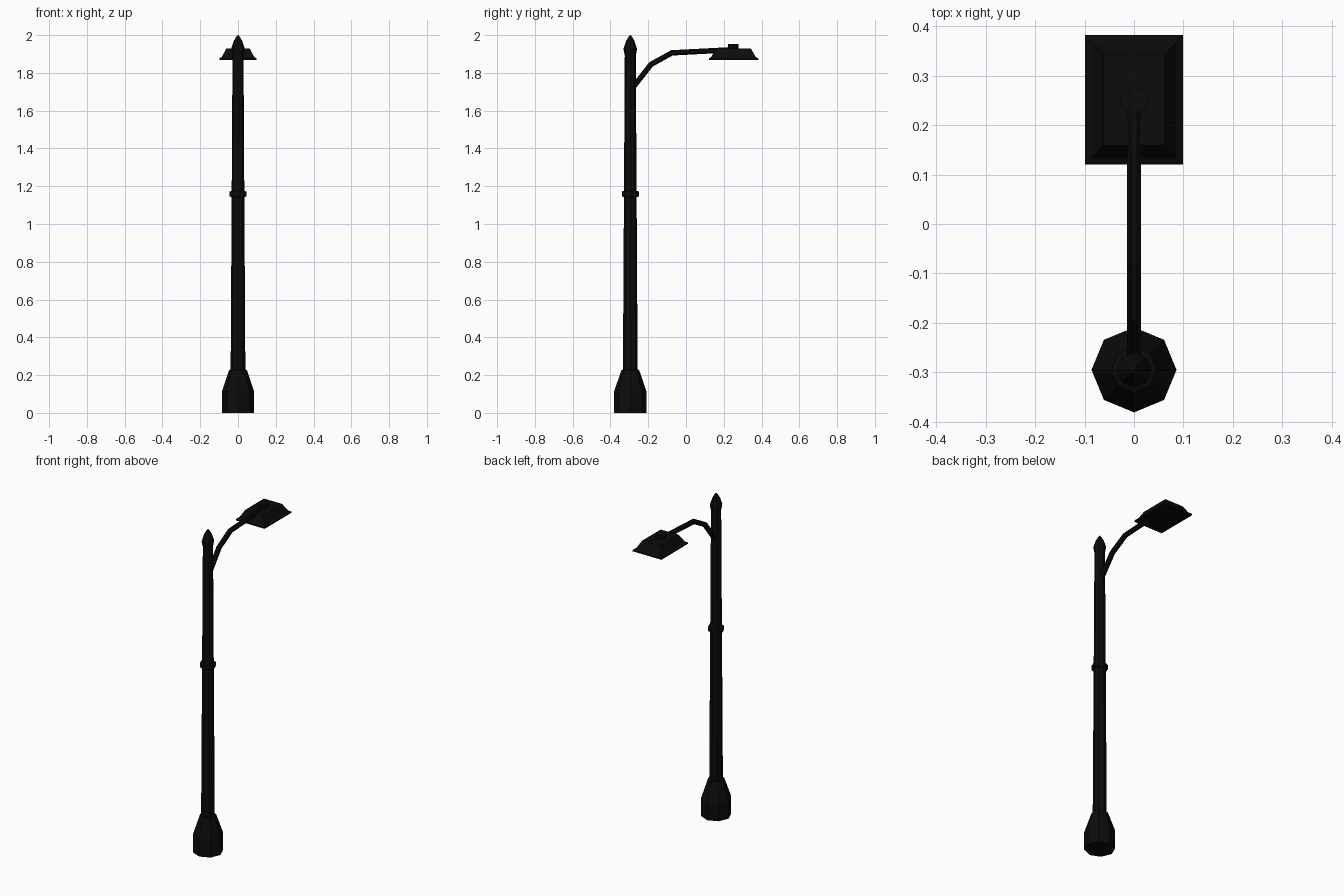
import bpy, bmesh, math
from mathutils import Vector

if "Cube" in bpy.data.objects:
    bpy.data.objects.remove(bpy.data.objects["Cube"])

black = bpy.data.materials.new("black_iron")
black.diffuse_color = (0.0035, 0.0035, 0.0035, 1)
black.use_nodes = True
black.node_tree.nodes["Principled BSDF"].inputs["Base Color"].default_value = black.diffuse_color

POLE_Y = -0.295


def finish(name, bm):
    bmesh.ops.recalc_face_normals(bm, faces=bm.faces)
    me = bpy.data.meshes.new(name)
    bm.to_mesh(me)
    bm.free()
    me.materials.append(black)
    ob = bpy.data.objects.new(name, me)
    bpy.context.collection.objects.link(ob)
    return ob


def loft(name, rings):
    """Skin a list of vertex rings and cap both ends."""
    bm = bmesh.new()
    loops = [[bm.verts.new(p) for p in r] for r in rings]
    n = len(loops[0])
    for a, b in zip(loops, loops[1:]):
        for i in range(n):
            j = (i + 1) % n
            bm.faces.new((a[i], a[j], b[j], b[i]))
    bm.faces.new(loops[0])
    bm.faces.new(loops[-1])
    return finish(name, bm)


def turned(name, profile, y=POLE_Y, n=8):
    """Octagonal turned part from (radius, height) pairs."""
    return loft(name, [[(r * math.cos(math.tau * i / n),
                         y + r * math.sin(math.tau * i / n), z)
                        for i in range(n)] for r, z in profile])


# Post: flared base, tapering shaft, collar and pointed finial
turned("base", [(0.086, 0), (0.086, 0.112), (0.047, 0.227), (0.037, 0.23)])
turned("shaft", [(0.039, 0.22), (0.029, 1.93)])
turned("collar", [(0.036, 1.143), (0.045, 1.146), (0.045, 1.172), (0.036, 1.175)])
turned("finial", [(0.029, 1.89), (0.036, 1.927), (0.022, 1.97), (0.006, 1.996), (0.001, 2.0)])

# Curved arm: octagonal tube with mitred bends along a path in the yz plane
path = [Vector(p) for p in ((0, -0.295, 1.705), (0, -0.185, 1.845),
                            (0, -0.075, 1.906), (0, 0.25, 1.923))]
rings = []
for k, p in enumerate(path):
    d0 = (p - path[k - 1]).normalized() if k else (path[1] - p).normalized()
    d1 = (path[k + 1] - p).normalized() if k < len(path) - 1 else d0
    t = (d0 + d1).normalized()
    side = Vector((0, -t.z, t.y)) / t.dot(d0)
    rings.append([p + 0.0155 * (Vector((math.cos(a), 0, 0)) + side * math.sin(a))
                  for a in [math.tau * (i + 0.5) / 8 for i in range(8)]])
loft("arm", rings)

# Lamp head: thin rim, sloped hood
HEAD_Y = 0.2515
loft("lamp_head", [[(sx * x, HEAD_Y + sy * y, z)
                    for sx, sy in ((-1, -1), (1, -1), (1, 1), (-1, 1))]
                   for x, y, z in ((0.099, 0.131, 1.869), (0.099, 0.131, 1.877),
                                   (0.086, 0.118, 1.884), (0.062, 0.092, 1.929))])

# Round cap on the lamp head
turned("lamp_cap", [(0.028, 1.92), (0.028, 1.954)], y=0.25)
